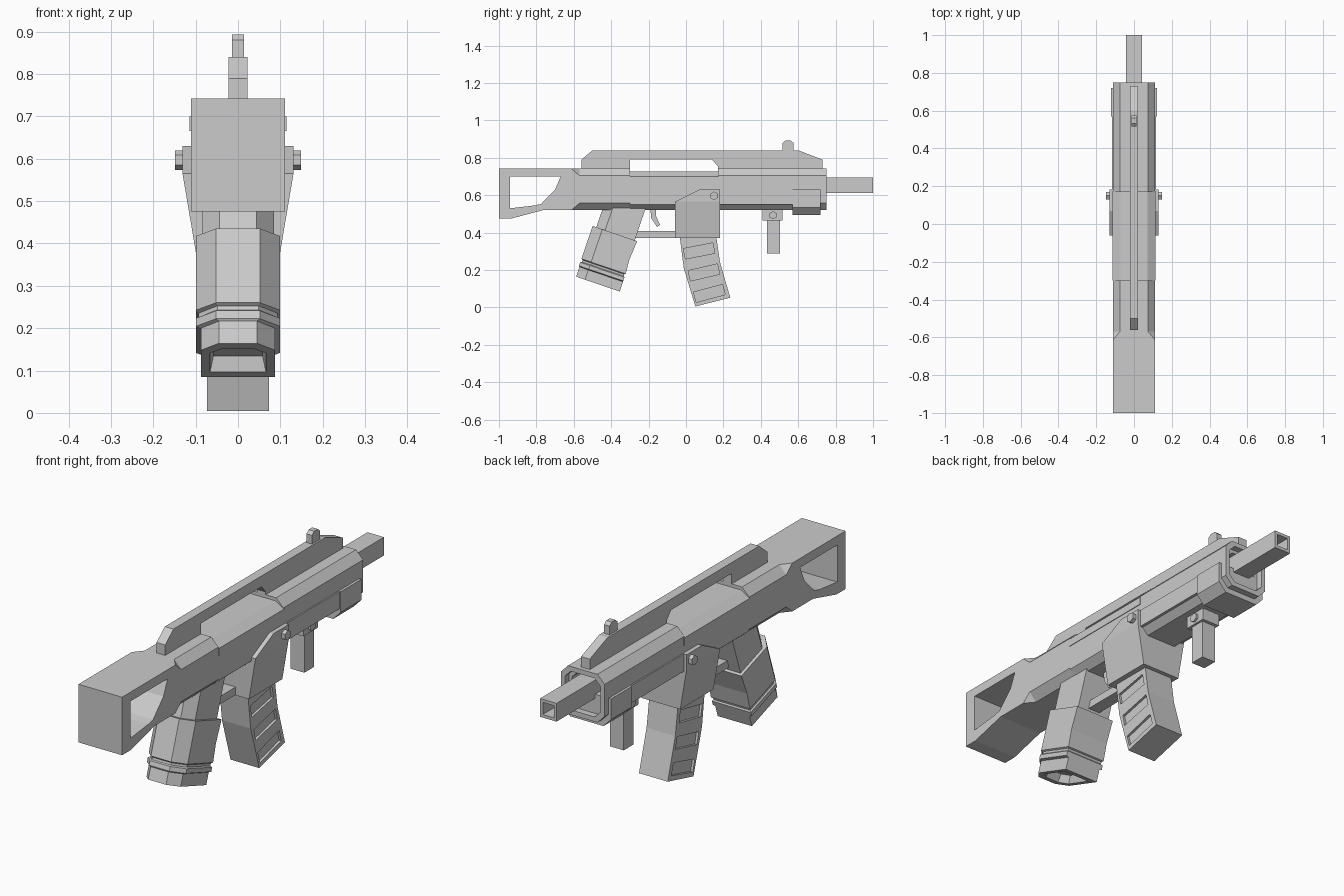
import bpy, bmesh, math
from mathutils import Matrix, Vector

if "Cube" in bpy.data.objects:
    bpy.data.objects.remove(bpy.data.objects["Cube"])


def finish(name, bm):
    bmesh.ops.recalc_face_normals(bm, faces=bm.faces)
    me = bpy.data.meshes.new(name)
    bm.to_mesh(me)
    bm.free()
    ob = bpy.data.objects.new(name, me)
    bpy.context.scene.collection.objects.link(ob)
    return ob


def loft(name, rings, matrix=None):
    """Skin a list of closed rings of 3D points and cap both ends."""
    bm = bmesh.new()
    vs = [[bm.verts.new(p) for p in r] for r in rings]
    n = len(vs[0])
    for a, b in zip(vs, vs[1:]):
        for i in range(n):
            j = (i + 1) % n
            bm.faces.new((a[i], a[j], b[j], b[i]))
    bm.faces.new(vs[0])
    bm.faces.new(vs[-1])
    if matrix:
        bm.transform(matrix)
    return finish(name, bm)


def prism(name, pts, x0, x1):
    """Side profile of (y, z) points extruded across x."""
    return loft(name, [[(x, y, z) for y, z in pts] for x in (x0, x1)])


def slab(name, pts, hw):
    return prism(name, pts, -hw, hw)


def rect(y0, y1, z0, z1):
    return [(y0, z0), (y1, z0), (y1, z1), (y0, z1)]


def octa(y, w, z0, z1, cx, cz):
    """Chamfered rectangle across x-z at the given y."""
    half = [(w - cx, z0), (w, z0 + cz), (w, z1 - cz), (w - cx, z1)]
    return [(x, y, z) for x, z in half] + [(-x, y, z) for x, z in half[::-1]]


def cut(ob, cutters):
    for c in cutters:
        m = ob.modifiers.new("cut", "BOOLEAN")
        m.object, m.solver = c, "EXACT"
    dg = bpy.context.evaluated_depsgraph_get()
    dg.update()
    me = bpy.data.meshes.new_from_object(ob.evaluated_get(dg))
    ob.modifiers.clear()
    ob.data = me
    for c in cutters:
        bpy.data.objects.remove(c)


# Stock with see-through opening
stock = slab("stock", [(-1, .475), (-.935, .475), (-.765, .52), (-.612, .52),
                       (-.612, .742), (-1, .742)], .111)
cut(stock, [slab("stock_cutter", [(-.94, .53), (-.81, .545), (-.775, .553), (-.70, .63),
                                  (-.67, .70), (-.94, .70)], .2)])

# Receiver body: square at the stock, chamfered forward, recessed muzzle end
E = (.111, .52, .742)
loft("receiver", [
    octa(-.612, *E, .001, .001), octa(-.57, *E, .036, .037), octa(-.3, *E, .036, .037),
    octa(-.3, .111, .52, .71, .036, .03), octa(.17, .111, .52, .71, .036, .03),
    octa(.17, *E, .036, .037), octa(.75, *E, .036, .037),
    octa(.75, .09, .542, .72, .03, .03), octa(.72, .09, .542, .72, .03, .03),
    octa(.72, .075, .557, .705, .026, .026), octa(.66, .075, .557, .705, .026, .026)])

# Ejection cover over the middle of the receiver
half = [(.114, .665), (.114, .70), (.072, .727)]
cover = half + [(-x, z) for x, z in half[::-1]]
loft("receiver_cover", [[(x, y, z) for x, z in cover] for y in (-.3, .175)])

# Carrying handle and front sight
slab("carry_handle", [(-.56, .73), (-.56, .79), (-.50, .84), (.60, .84), (.73, .79), (.73, .73),
                      (.17, .70), (.17, .755), (.14, .79), (-.3, .79), (-.3, .70)], .022)
slab("front_sight", [(.517, .835), (.517, .88), (.533, .893), (.56, .893),
                     (.574, .88), (.574, .835)], .014)

# Square hollow barrel
def square(y, s):
    return [(-s, y, .653 - s), (s, y, .653 - s), (s, y, .653 + s), (-s, y, .653 + s)]
loft("barrel", [square(.64, .042), square(1, .042), square(1, .028), square(.9, .028)])

# Fore-end lower rail and wrap block
for s, side in ((1, "right"), (-1, "left")):
    prism("side_rail_" + side, rect(.17, .58, .55, .63), s * .10, s * .117)
u = [(.085, .495), (.123, .535), (.123, .63)]
u += [(-x, z) for x, z in u[::-1]]
loft("fore_end_block", [[(x, y, z) for x, z in u] for y in (.57, .72)])

# Front magazine well: upper cheeks either side, tapering below
well = loft("magazine_well", [
    [(s * w, y, z) for s, y in ((-1, -.06), (1, -.06), (1, .182), (-1, .182))]
    for w, z in ((.098, .37), (.131, .565))])
for s, side in ((1, "right"), (-1, "left")):
    prism("well_cheek_" + side, [(-.06, .565), (.182, .565), (.182, .63), (.07, .63)],
          s * .10, s * .131)


def hex_pin(name, y, z, r, hw):
    slab(name, [(y + r * math.cos(k * math.pi / 3 + .52), z + r * math.sin(k * math.pi / 3 + .52))
                for k in range(6)], hw)


hex_pin("well_pin", .15, .597, .023, .149)

# Front magazine with three recessed slots on each side
mag = slab("front_magazine", [(-.035, .39), (-.012, .21), (.05, .005), (.237, .052),
                              (.182, .24), (.16, .39)], .073)
cutters = []
for y, z, a in ((.07, .302, 11), (.096, .187, 13), (.125, .075, 15)):
    c, s = math.cos(math.radians(a)), math.sin(math.radians(a))
    pts = [(y + u * c - v * s, z + u * s + v * c) for u, v in
           ((-.08, -.028), (.08, -.028), (.08, .028), (-.08, .028))]
    for sx in (1, -1):
        cutters.append(prism("slot_cutter", pts, sx * .062, sx * .1))
cut(mag, cutters)

# Rear grip block: slanted, chamfered at the back, open at the bottom
tilt = Matrix.Translation(Vector((0, -.472, .125))) @ Matrix.Rotation(math.radians(-18.8), 4, "X")


def grip_ring(z, w, y0, y1, c):
    h = [(w, y1), (w, y0 + c), (w * .52, y0)]
    return [(x, y, z) for x, y in h + [(-x, y) for x, y in h[::-1]]]


loft("rear_grip", [
    grip_ring(.47, .085, -.105, .112, .05), grip_ring(.285, .085, -.105, .112, .05),
    grip_ring(.285, .099, -.126, .126, .055), grip_ring(.18, .099, -.126, .118, .055),
    grip_ring(.10, .099, -.126, .124, .055), grip_ring(.095, .093, -.118, .118, .055),
    grip_ring(.085, .093, -.118, .118, .055), grip_ring(.08, .099, -.126, .124, .055),
    grip_ring(.06, .099, -.126, .124, .055), grip_ring(.055, .087, -.122, .124, .05),
    grip_ring(0, .087, -.122, .124, .05), grip_ring(0, .066, -.085, .088, .035),
    grip_ring(.035, .058, -.07, .075, .03)], tilt)

# Trigger and guard bar
slab("guard_bar", rect(-.29, -.03, .372, .408), .03)
slab("trigger", [(-.19, .53), (-.187, .48), (-.155, .43), (-.138, .442),
                 (-.16, .487), (-.16, .53)], .013)

# Foregrip
slab("foregrip_mount", rect(.41, .517, .465, .53), .045)
slab("foregrip_post", rect(.432, .502, .287, .47), .035)
hex_pin("foregrip_pin", .465, .493, .021, .055)
